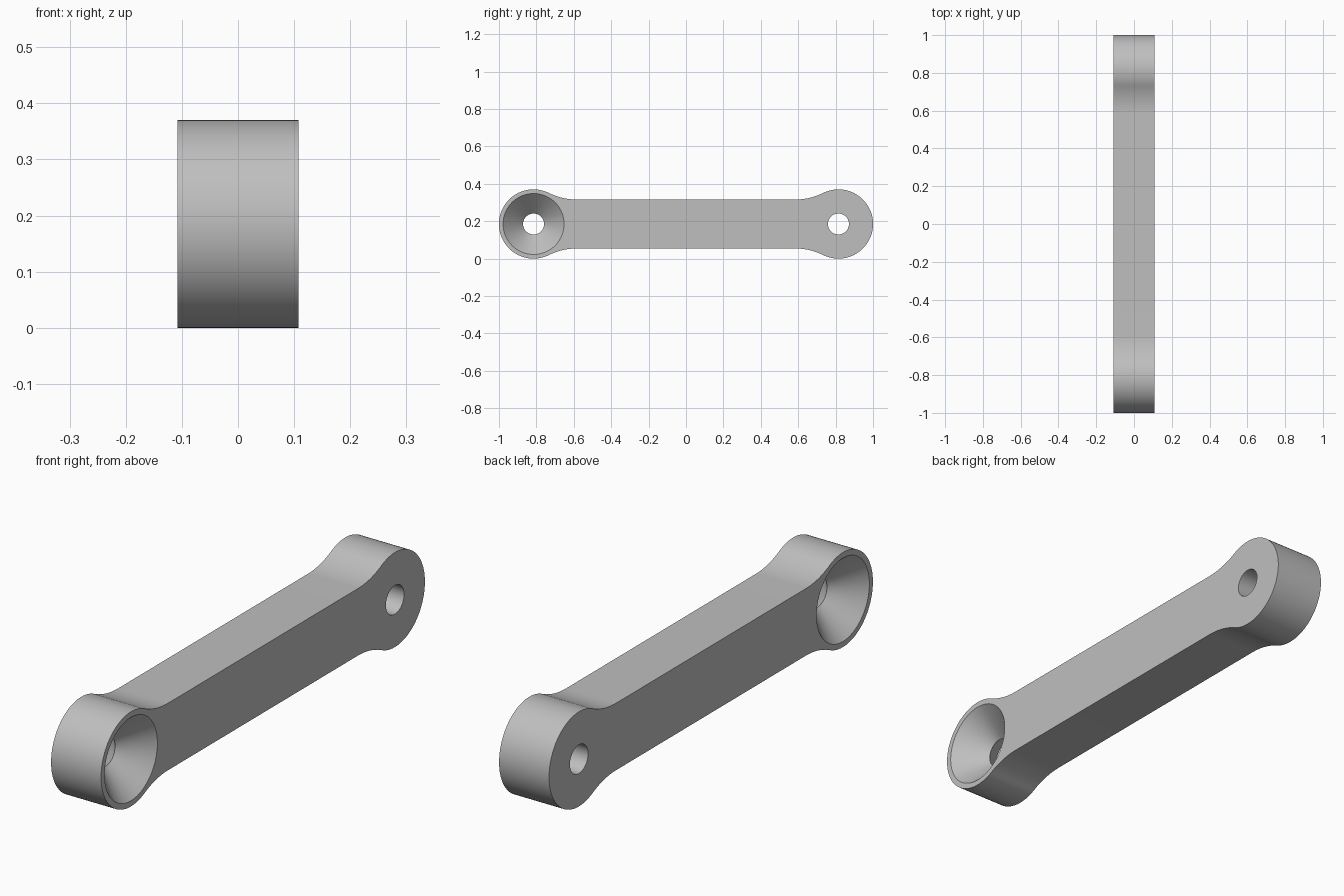
import bpy, bmesh
from math import sin, cos, pi, atan2, sqrt

cube = bpy.data.objects.get("Cube")
if cube:
    bpy.data.objects.remove(cube, do_unlink=True)

HALF_W = 0.108             # half thickness along x
END_R = 0.185              # radius of the rounded ends
END_Y = 1 - END_R          # distance of the end centres from the middle
BAR_H = 0.131              # half height of the straight bar
FILLET = 0.33              # radius of the concave blend
HOLE_R = 0.056
RIM_R = 0.163

grey = bpy.data.materials.new("plain grey")
grey.use_nodes = True
colour = (0.52, 0.52, 0.52, 1)
grey.diffuse_color = colour
grey.node_tree.nodes["Principled BSDF"].inputs["Base Color"].default_value = colour


def new_object(name, bm):
    bmesh.ops.recalc_face_normals(bm, faces=bm.faces)
    mesh = bpy.data.meshes.new(name)
    bm.to_mesh(mesh)
    bm.free()
    mesh.materials.append(grey)
    obj = bpy.data.objects.new(name, mesh)
    bpy.context.collection.objects.link(obj)
    return obj


def arc(cy, cz, r, start, end, steps):
    angles = [start + (end - start) * i / steps for i in range(steps + 1)]
    return [(cy + r * cos(a), cz + r * sin(a)) for a in angles]


def revolved_cutter(name, y, profile, sides=96):
    """Solid of revolution about a line parallel to x."""
    bm = bmesh.new()
    rings = []
    for x, r in profile:
        ring = arc(y, END_R, r, 0, 2 * pi, sides)[:-1]
        rings.append([bm.verts.new((x, *p)) for p in ring])
    for a, b in zip(rings, rings[1:]):
        for i in range(sides):
            j = (i + 1) % sides
            bm.faces.new((a[i], a[j], b[j], b[i]))
    bm.faces.new(rings[0])
    bm.faces.new(rings[-1])
    obj = new_object(name, bm)
    obj.hide_render = True
    return obj


# Upper right quarter of the outline: end cap, then tangent concave blend
reach = sqrt((END_R + FILLET) ** 2 - (BAR_H + FILLET) ** 2)
touch = atan2(BAR_H + FILLET, -reach)
cap = arc(END_Y, 0, END_R, 0, touch, 36)
blend = arc(END_Y - reach, BAR_H + FILLET, FILLET, touch - pi, -pi / 2, 16)
quarter = cap + blend[1:]

# Mirror the quarter into the full outline
half = quarter + [(-y, z) for y, z in reversed(quarter)]
outline = half + [(y, -z) for y, z in reversed(half[1:-1])]

# Link body
bm = bmesh.new()
side = bm.faces.new([bm.verts.new((-HALF_W, y, z + END_R)) for y, z in outline])
extruded = bmesh.ops.extrude_face_region(bm, geom=[side])["geom"]
bmesh.ops.translate(bm, vec=(2 * HALF_W, 0, 0),
                    verts=[v for v in extruded if isinstance(v, bmesh.types.BMVert)])
body = new_object("link_arm", bm)

# Plain bore at the back, double countersink meeting mid-thickness at the front
far = 0.15
far_r = HOLE_R + (RIM_R - HOLE_R) * far / HALF_W
cutters = [
    revolved_cutter("bore_cutter", END_Y, [(-far, HOLE_R), (far, HOLE_R)]),
    revolved_cutter("countersink_cutter", -END_Y,
                    [(-far, far_r), (0, HOLE_R), (far, far_r)]),
]
bpy.context.view_layer.objects.active = body
for cutter in cutters:
    mod = body.modifiers.new(cutter.name, "BOOLEAN")
    mod.operation = "DIFFERENCE"
    mod.solver = "EXACT"
    mod.object = cutter
    bpy.ops.object.modifier_apply(modifier=mod.name)
    bpy.data.objects.remove(cutter, do_unlink=True)

# Smooth walls with crisp rims
bpy.ops.object.select_all(action="DESELECT")
body.select_set(True)
bpy.ops.object.shade_smooth_by_angle(angle=pi / 6)
